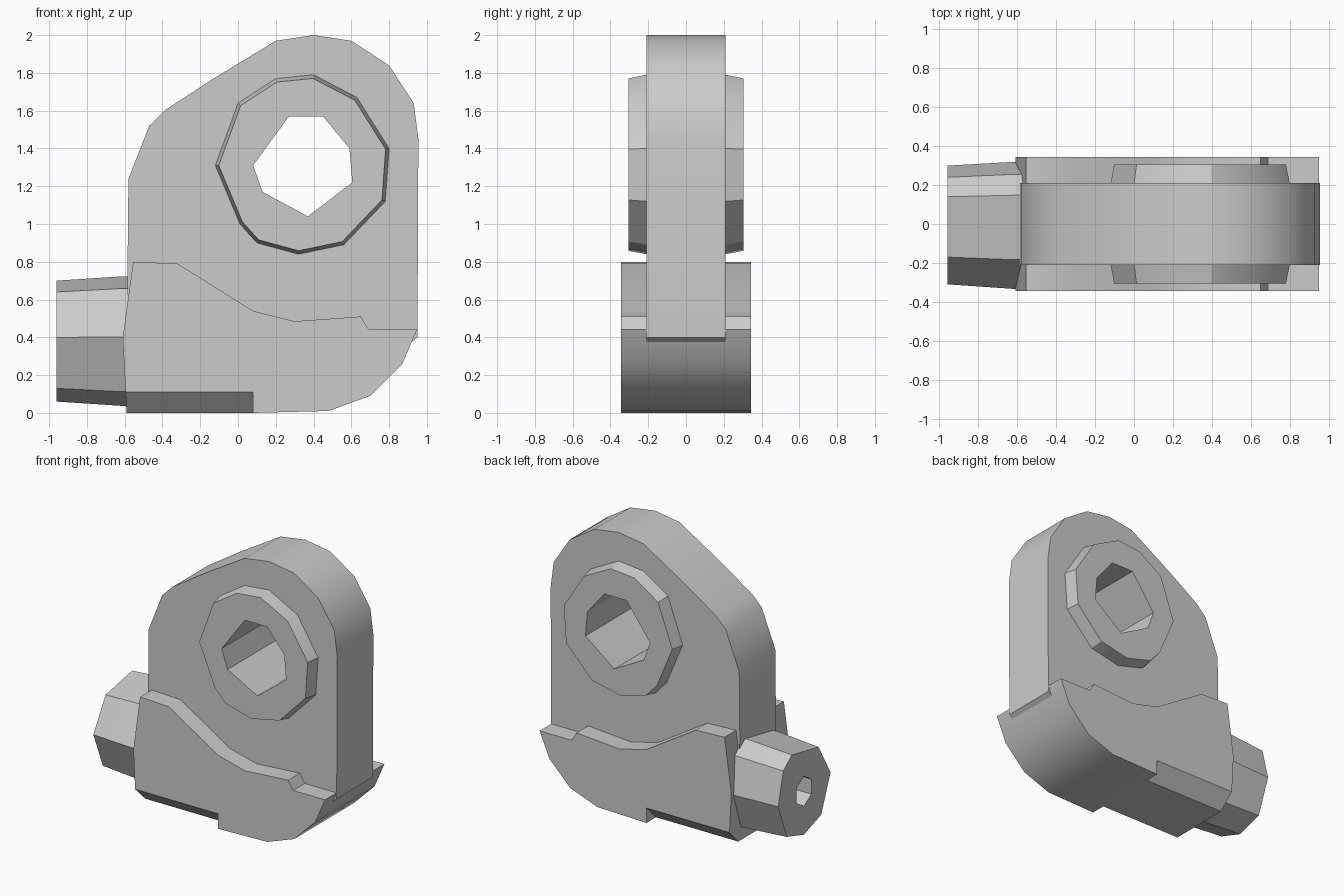
import bpy, bmesh, math
from mathutils import Vector

cube = bpy.data.objects.get("Cube")
if cube:
    bpy.data.objects.remove(cube, do_unlink=True)

grey = bpy.data.materials.new("plain grey")
grey.use_nodes = True
COLOUR = (0.6, 0.6, 0.6, 1)
grey.diffuse_color = COLOUR
grey.node_tree.nodes["Principled BSDF"].inputs["Base Color"].default_value = COLOUR


def loft(name, rings):
    """Closed solid through rings that have equal point counts."""
    bm = bmesh.new()
    loops = [[bm.verts.new(p) for p in ring] for ring in rings]
    n = len(loops[0])
    for a, b in zip(loops, loops[1:]):
        for i in range(n):
            j = (i + 1) % n
            bm.faces.new((a[i], a[j], b[j], b[i]))
    bm.faces.new(loops[0])
    bm.faces.new(loops[-1])
    bmesh.ops.recalc_face_normals(bm, faces=bm.faces)
    mesh = bpy.data.meshes.new(name)
    bm.to_mesh(mesh)
    bm.free()
    mesh.materials.append(grey)
    obj = bpy.data.objects.new(name, mesh)
    bpy.context.collection.objects.link(obj)
    return obj


def slab(name, profile, half):
    """Profile in x and z, extruded evenly to both sides in y."""
    return loft(name, [[(x, y, z) for x, z in profile] for y in (-half, half)])


def scaled(points, factor):
    mid = sum((Vector(p) for p in points), Vector((0, 0))) / len(points)
    return [tuple(mid + (Vector(p) - mid) * factor) for p in points]


def activate(obj):
    bpy.ops.object.select_all(action='DESELECT')
    bpy.context.view_layer.objects.active = obj
    obj.select_set(True)


def combine(obj, tool, operation):
    activate(obj)
    mod = obj.modifiers.new("combine", 'BOOLEAN')
    mod.operation, mod.solver, mod.object = operation, 'EXACT', tool
    bpy.ops.object.modifier_apply(modifier=mod.name)
    bpy.data.objects.remove(tool, do_unlink=True)


# Upright plate with a rounded, sloping top
plate = slab("upright_plate", [
    (-.58, .2), (-.585, .76), (-.58, 1.24), (-.47, 1.52), (-.39, 1.6), (-.13, 1.77),
    (.2, 1.97), (.4, 2), (.6, 1.97), (.8, 1.84), (.93, 1.64), (.955, 1.45), (.95, .4), (.7, .2)], .21)

# Raised collar on both faces of the plate
collar = [(.4, 1.79), (.2, 1.77), (0, 1.64), (-.12, 1.31), (.01, 1), (.1, .9),
          (.32, .84), (.56, .89), (.78, 1.12), (.8, 1.4), (.63, 1.67)]
boss = loft("collar", [[(x, y, z) for x, z in scaled(collar, s)]
                       for y, s in ((-.305, .96), (-.21, 1), (.21, 1), (.305, .96))])
combine(plate, boss, 'UNION')

# Faceted bore through plate and collar
bore = slab("bore", [(.27, 1.57), (.45, 1.57), (.59, 1.4), (.605, 1.22),
                     (.37, 1.04), (.13, 1.17), (.08, 1.31)], .5)
combine(plate, bore, 'DIFFERENCE')

# Stepped foot
foot = slab("foot", [
    (-.555, .8), (-.32, .79), (.08, .54), (.3, .485), (.65, .51), (.69, .445), (.95, .445),
    (.87, .26), (.7, .09), (.48, .01), (.08, 0), (-.59, 0), (-.61, .4)], .345)

# Chamfers along the lower edges of the foot
for side in (-1, 1):
    wedge = [(.36, .11), (.345, .11), (.235, 0), (.235, -.02), (.36, -.02)]
    cutter = loft("chamfer", [[(x, side * y, z) for y, z in wedge] for x in (-.8, .08)])
    combine(foot, cutter, 'DIFFERENCE')

# Octagonal side stub with a socket in its end
octagon = [(.14, .7), (-.17, .64), (-.31, .4), (-.2, .13), (0, .06), (.2, .12), (.3, .38), (.24, .62)]
stub = loft("side_stub", [[(x, y, z) for y, z in scaled(octagon, s)]
                          for x, s in ((-.96, 1), (-.62, 1.07), (-.5, 1.07))])
socket = loft("socket", [[(x, .1 * math.sin(i * math.pi / 3), .38 + .11 * math.cos(i * math.pi / 3))
                          for i in range(6)] for x in (-1.1, -.65)])
combine(stub, socket, 'DIFFERENCE')

# Soft shading across the shallow bends
for obj in (plate, foot, stub):
    activate(obj)
    bpy.ops.object.shade_smooth_by_angle(angle=math.radians(32))
